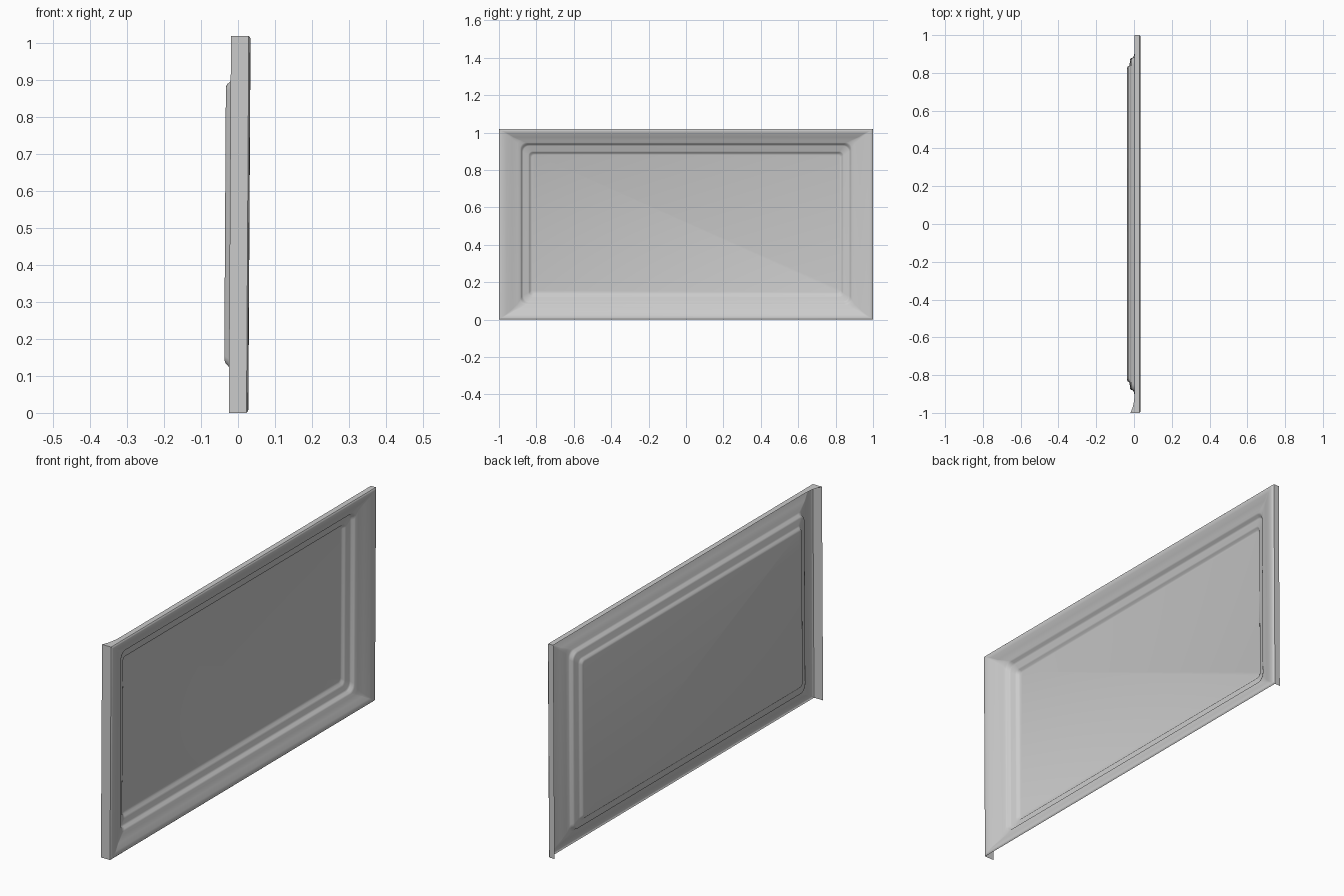
import bpy, math

if "Cube" in bpy.data.objects:
    bpy.data.objects.remove(bpy.data.objects["Cube"])

H = 1.02      # panel height
HALF = 1.0    # half length along y


def tilt(x, z):
    """The whole sheet leans very slightly towards +x at the top."""
    return x + 0.006 * (z / H - 0.5)


def make_object(name, verts, faces, angle=40):
    mesh = bpy.data.meshes.new(name)
    mesh.from_pydata([(tilt(x, z), y, z) for x, y, z in verts], [], faces)
    mesh.update()
    obj = bpy.data.objects.new(name, mesh)
    bpy.context.collection.objects.link(obj)
    bpy.ops.object.select_all(action='DESELECT')
    obj.select_set(True)
    bpy.context.view_layer.objects.active = obj
    bpy.ops.object.shade_smooth_by_angle(angle=math.radians(angle))
    return obj


def ring(side, top, bottom, x, radius, seg=6):
    """Rounded rectangle in the y-z plane, inset from the outer outline."""
    y1, z0, z1 = HALF - side, bottom, H - top
    pts = []
    for sy, cz, start in ((1, z1 - radius, 0), (-1, z1 - radius, 90),
                          (-1, z0 + radius, 180), (1, z0 + radius, 270)):
        for i in range(seg + 1):
            a = math.radians(start + 90 * i / seg)
            pts.append((x, sy * (y1 - radius) + radius * math.cos(a),
                        cz + radius * math.sin(a)))
    return pts


def strip(name, edge_a, edge_b):
    """Sheet between two point rows."""
    n = len(edge_a)
    faces = [(i, i + 1, n + i + 1, n + i) for i in range(n - 1)]
    return make_object(name, edge_a + edge_b, faces)


# Pressed panel: side inset, top inset, bottom inset, depth x, corner radius
profile = [
    (0.000, 0.000, 0.000, 0.026, 0.001),
    (0.004, 0.004, 0.004, 0.030, 0.001),
    (0.015, 0.012, 0.010, 0.031, 0.002),
    (0.040, 0.025, 0.025, 0.026, 0.005),
    (0.070, 0.045, 0.045, 0.014, 0.010),
    (0.100, 0.062, 0.065, 0.004, 0.020),
    (0.114, 0.074, 0.078, 0.000, 0.030),
    (0.119, 0.080, 0.085, -0.004, 0.035),
    (0.123, 0.085, 0.090, -0.015, 0.035),
    (0.130, 0.092, 0.098, -0.019, 0.032),
    (0.157, 0.120, 0.120, -0.021, 0.022),
    (0.163, 0.126, 0.128, -0.025, 0.020),
    (0.168, 0.131, 0.135, -0.032, 0.018),
    (0.176, 0.139, 0.145, -0.035, 0.015),
]
rings = [ring(*row) for row in profile]
n = len(rings[0])
verts = [p for r in rings for p in r]
faces = [(k * n + i, k * n + (i + 1) % n, (k + 1) * n + (i + 1) % n, (k + 1) * n + i)
         for k in range(len(rings) - 1) for i in range(n)]
last = (len(rings) - 1) * n
faces.append(tuple(range(last, last + n)))
make_object("pressed_panel", verts, faces)

# Turned-back flanges on both ends
for name, y, depth in (("front_end_flange", -HALF, -0.022),
                       ("rear_end_flange", HALF, -0.002)):
    strip(name, [(0.026, y, 0), (0.026, y, H)], [(depth, y, 0), (depth, y, H)])

# Top flange, flaring wider into the front corner
ys = [-1, -0.985, -0.97, -0.95, -0.92, -0.88, 1]
flare = [0.022, 0.016, 0.010, 0.005, 0.001, 0, 0]
strip("top_flange", [(0.026, y, H) for y in ys],
      [(-f, y, H) for y, f in zip(ys, flare)])
